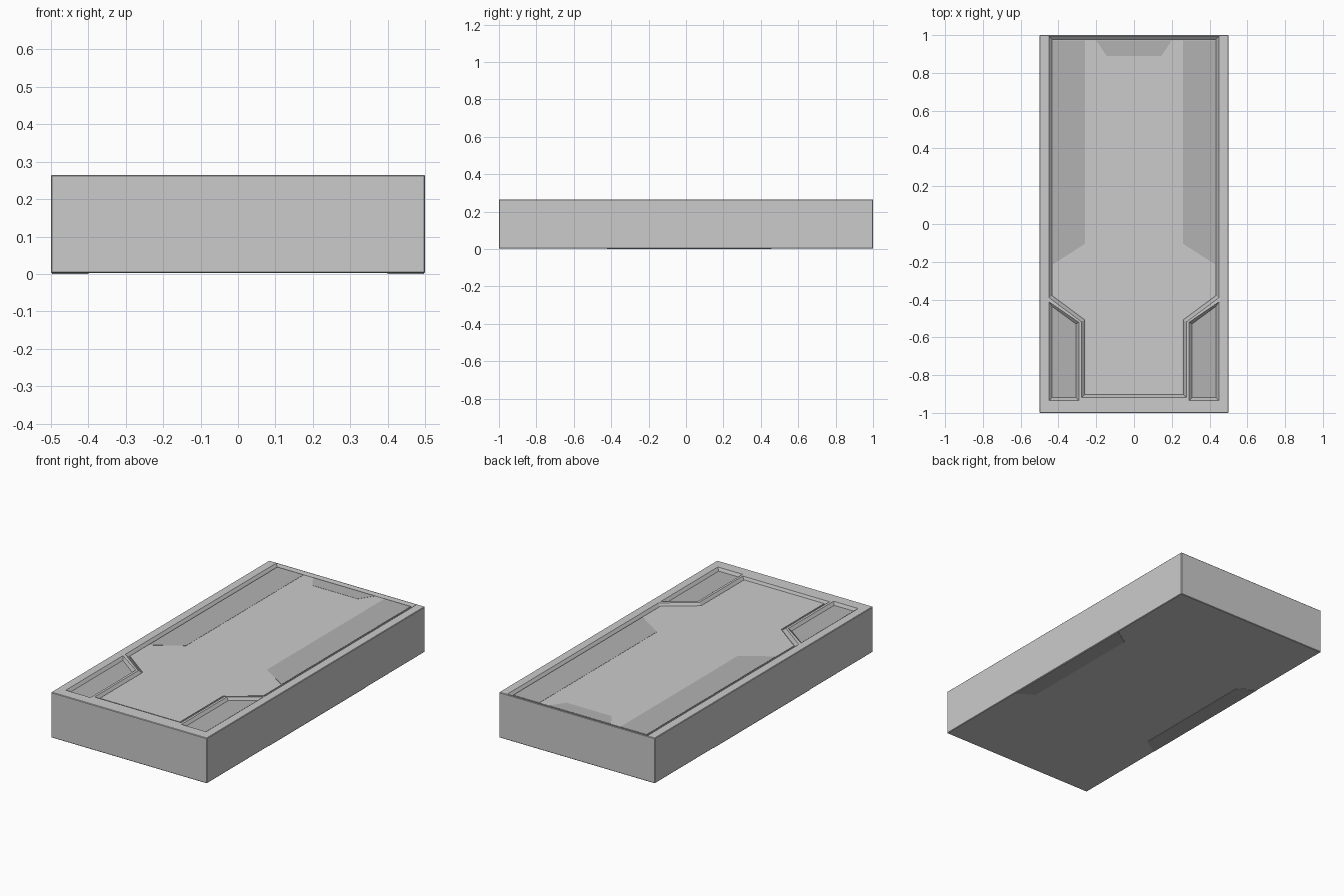
import bpy, bmesh

if "Cube" in bpy.data.objects:
    bpy.data.objects.remove(bpy.data.objects["Cube"])

TOP, FLOOR, BASE = 0.265, 0.252, 0.002


def material(name, v):
    m = bpy.data.materials.new(name)
    m.diffuse_color = (v, v, v, 1)
    m.use_nodes = True
    m.node_tree.nodes["Principled BSDF"].inputs["Base Color"].default_value = m.diffuse_color
    return m


LIGHT = material("light_grey", 0.8)
DARK = material("dark_grey", 0.45)


def loft(name, levels, mat):
    """Closed solid through matching outlines given as (points, z)."""
    bm = bmesh.new()
    rings = [[bm.verts.new((x, y, z)) for x, y in pts] for pts, z in levels]
    n = len(rings[0])
    bm.faces.new(rings[0])
    bm.faces.new(rings[-1])
    for a, b in zip(rings, rings[1:]):
        for i in range(n):
            j = (i + 1) % n
            bm.faces.new((a[i], a[j], b[j], b[i]))
    bmesh.ops.recalc_face_normals(bm, faces=bm.faces)
    me = bpy.data.meshes.new(name)
    bm.to_mesh(me)
    bm.free()
    ob = bpy.data.objects.new(name, me)
    bpy.context.collection.objects.link(ob)
    me.materials.append(mat)
    return ob


def both(half):
    """Complete a right-hand half outline by reflecting it in x."""
    return half + [(-x, y) for x, y in reversed(half)]


def flip(pts, s):
    return [(s * x, y) for x, y in pts]


# Solid tile body with slightly softened edges
body = loft("tile_body", [(both([(0.5, 1), (0.5, -1)]), BASE),
                          (both([(0.5, 1), (0.5, -1)]), TOP)], LIGHT)
bev = body.modifiers.new("edge", "BEVEL")
bev.width, bev.segments = 0.003, 1

# Bevelled recesses: central panel and two front corner pockets
main_out = both([(0.45, 0.995), (0.45, -0.39), (0.278, -0.518), (0.278, -0.918)])
main_in = both([(0.433, 0.977), (0.433, -0.38), (0.261, -0.508), (0.261, -0.903)])
pocket_out = [(0.45, -0.412), (0.292, -0.52), (0.292, -0.935), (0.45, -0.935)]
pocket_in = [(0.433, -0.437), (0.308, -0.529), (0.308, -0.918), (0.433, -0.918)]
recesses = [("panel_cutter", main_out, main_in)]
for s, side in ((1, "right"), (-1, "left")):
    recesses.append((side + "_pocket_cutter", flip(pocket_out, s), flip(pocket_in, s)))

cutters = []
for name, outer, inner in recesses:
    c = loft(name, [(inner, FLOOR), (outer, TOP), (outer, TOP + 0.05)], DARK)
    c.hide_render = True
    cutters.append(c)
    b = body.modifiers.new(name, "BOOLEAN")
    b.operation, b.object, b.solver = "DIFFERENCE", c, "EXACT"
    b.material_mode = "TRANSFER"

bpy.context.view_layer.objects.active = body
body.select_set(True)
for m in list(body.modifiers):
    bpy.ops.object.modifier_apply(modifier=m.name)
for c in cutters:
    bpy.data.objects.remove(c)


def slab(name, pts, z0, z1, mat):
    return loft(name, [(pts, z0), (pts, z1)], mat)


# Light panel lying in the central recess
P = FLOOR + 0.004
slab("central_panel", both([(0.429, 0.973), (0.429, -0.378),
                            (0.257, -0.506), (0.257, -0.899)]), FLOOR - 0.002, P, LIGHT)

# Dark inlays on the panel
slab("back_inlay", both([(0.20, 0.972), (0.145, 0.89)]), P - 0.002, P + 0.001, DARK)
strip = [(0.428, 0.972), (0.26, 0.972), (0.26, -0.105), (0.428, -0.213)]
foot = [(0.497, 0.457), (0.40, 0.395), (0.40, -0.363), (0.497, -0.423)]
for s, side in ((1, "right"), (-1, "left")):
    slab(side + "_inlay", flip(strip, s), P - 0.002, P + 0.001, DARK)
    # Thin dark foot strip on the underside
    slab(side + "_foot", flip(foot, s), 0, BASE + 0.002, DARK)
